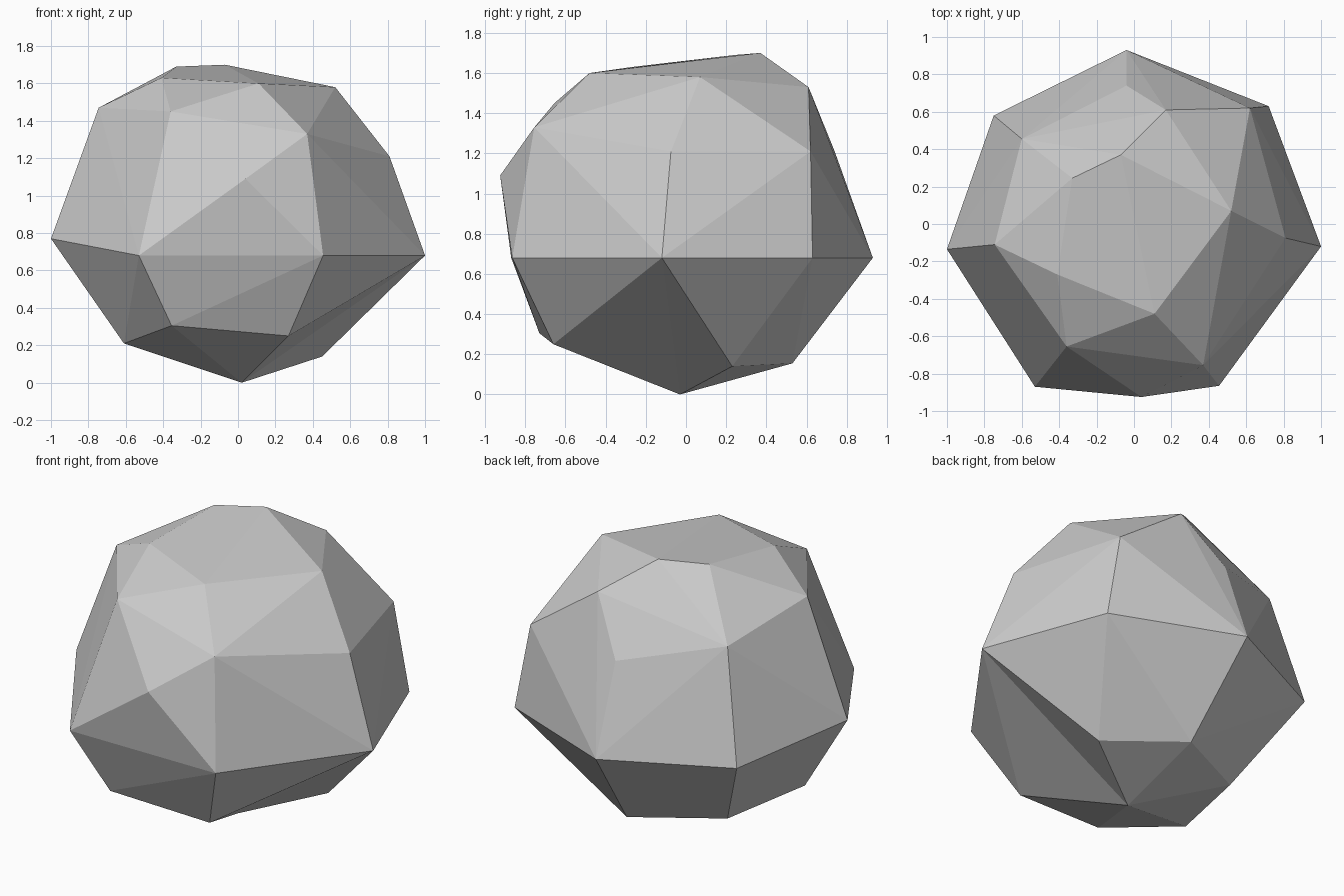
import bpy, bmesh

# Corner points of the faceted boulder, from bottom to top
base = [(0.02, -0.03, 0.0)]
lower = [(0.27, -0.66, 0.25), (0.45, 0.23, 0.14), (0.03, 0.53, 0.155),
         (-0.47, 0.27, 0.18), (-0.61, -0.28, 0.21), (-0.355, -0.73, 0.305)]
girdle = [(1.0, -0.12, 0.68), (0.72, 0.63, 0.68), (-0.04, 0.93, 0.68),
          (-0.75, 0.58, 0.68), (-1.0, -0.135, 0.77), (-0.53, -0.87, 0.68),
          (0.455, -0.865, 0.68)]
upper = [(0.04, -0.925, 1.09), (0.81, -0.075, 1.21), (0.62, 0.62, 1.21),
         (-0.04, 0.74, 1.21), (-0.60, 0.455, 1.34), (-0.745, -0.11, 1.47),
         (-0.36, -0.655, 1.45), (0.37, -0.755, 1.33)]
crown = [(0.17, 0.61, 1.53), (0.52, 0.07, 1.58), (0.11, -0.48, 1.60),
         (-0.41, -0.27, 1.63), (-0.33, 0.245, 1.69), (-0.07, 0.37, 1.70)]

# Wrap the points in a faceted skin
bm = bmesh.new()
rings = [[bm.verts.new(p) for p in ring]
         for ring in (base, lower, girdle, upper, crown)]
bmesh.ops.convex_hull(bm, input=bm.verts[:])

# Turn one edge on the underside to make the shallow hollow
edge = bm.edges.get((rings[1][0], rings[1][1]))
if edge:
    bmesh.utils.edge_rotate(edge, True)
bmesh.ops.recalc_face_normals(bm, faces=bm.faces[:])

mesh = bpy.data.meshes.new("boulder")
bm.to_mesh(mesh)
bm.free()

# Plain stone grey
stone = bpy.data.materials.new("stone grey")
stone.diffuse_color = (0.6, 0.6, 0.6, 1.0)
mesh.materials.append(stone)

boulder = bpy.data.objects.new("boulder", mesh)
bpy.context.collection.objects.link(boulder)
